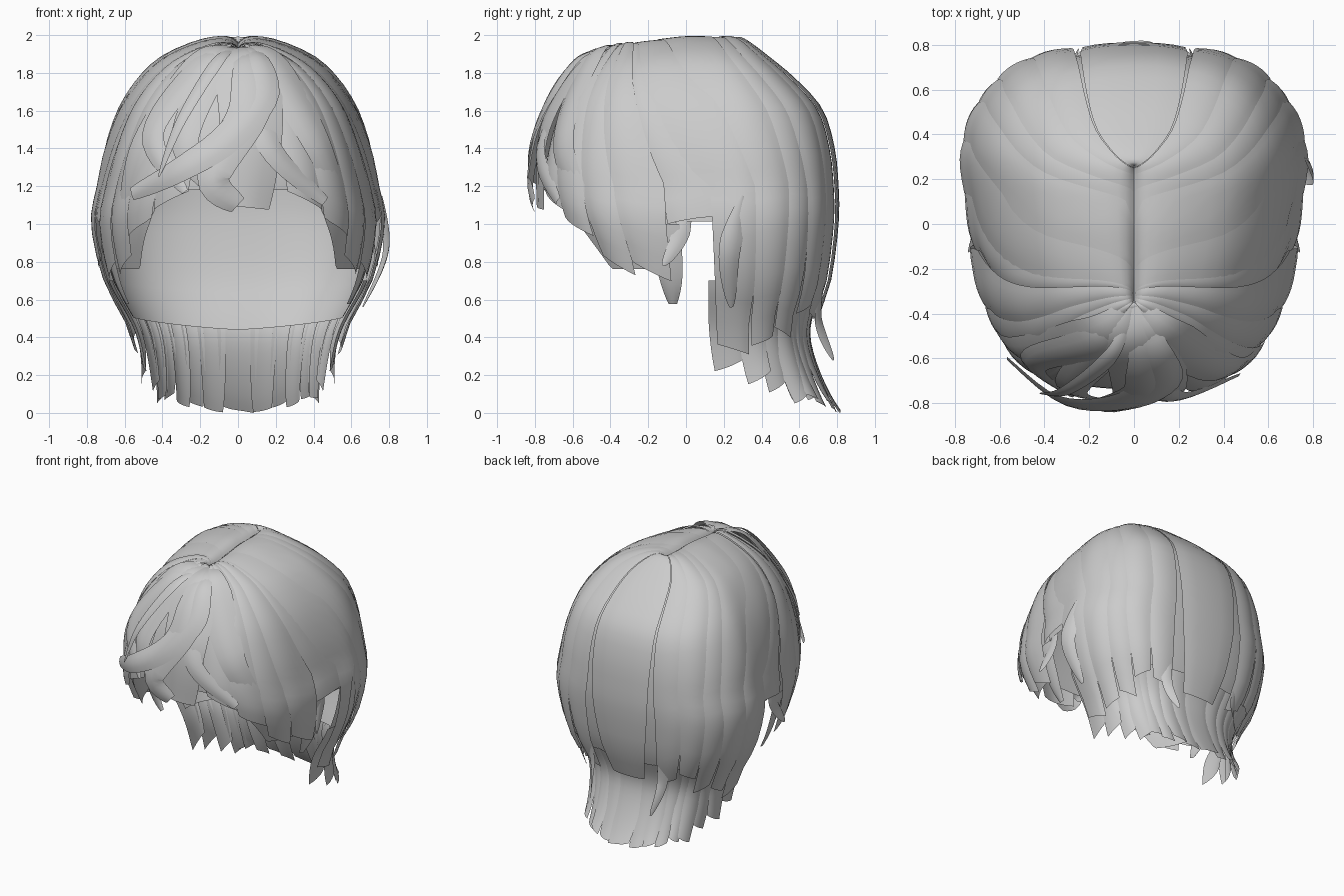
import bpy, math, random
from mathutils import Vector

if "Cube" in bpy.data.objects:
    bpy.data.objects.remove(bpy.data.objects["Cube"])

random.seed(4)
hair = bpy.data.materials.new("hair_grey")
hair.diffuse_color = (0.6, 0.6, 0.6, 1)
hair.use_nodes = True
hair.node_tree.nodes["Principled BSDF"].inputs["Base Color"].default_value = hair.diffuse_color
CENTRE = Vector((0, 0.05, 1.1))
ROUND = 2.75  # squareness of the head outline seen from above

# Head outline per level: height, half width, front y, back y (first row is the parting)
LEVELS = [(1.955, 0, -0.34, 0.26), (1.985, 0.06, -0.36, 0.27), (1.965, 0.2, -0.4, 0.32),
          (1.88, 0.4, -0.48, 0.43), (1.76, 0.53, -0.58, 0.57), (1.6, 0.63, -0.67, 0.71),
          (1.4, 0.7, -0.73, 0.77), (1.2, 0.74, -0.75, 0.79), (1, 0.77, -0.69, 0.79),
          (0.7, 0.7, -0.54, 0.75), (0.4, 0.55, -0.45, 0.67), (0, 0.48, -0.4, 0.79)]


def spline(rows, s):
    """Smooth curve through rows at fractional index s."""
    n = len(rows) - 1
    i = max(0, min(n - 1, int(s)))
    f = s - i
    p = [rows[max(0, min(n, i + k))] for k in (-1, 0, 1, 2)]
    return [0.5 * (2 * b + (c - a) * f + (2 * a - 5 * b + 4 * c - d) * f * f
                   + (3 * b - a - 3 * c + d) * f ** 3) for a, b, c, d in zip(*p)]


def level_of(z):
    """Level index for a height below the crown."""
    for i in range(2, len(LEVELS) - 1):
        hi, lo = LEVELS[i][0], LEVELS[i + 1][0]
        if z >= lo:
            return i + (hi - z) / (hi - lo)
    return len(LEVELS) - 1


def scalp(angle, s, off):
    """Point on the head; angle 0 is the front and 90 is +x."""
    z, w, f, b = spline(LEVELS, s)
    a = math.radians(angle)
    sx, cy = math.sin(a), math.cos(a)
    x = max(w, 0) * math.copysign(abs(sx) ** (2 / ROUND), sx)
    y = 0.1 - math.copysign(abs(cy) ** (2 / ROUND), cy) * ((0.1 - f) if cy > 0 else (b - 0.1))
    x *= 1 - 0.08 * max(0, min(1, (0.3 - y) / 0.5))
    z -= 0.05 * max(0, min(1, -y / 0.36)) * max(0, 1 - s / 5)
    p = Vector((x, y, z))
    d = p - CENTRE
    if s > 8:
        d.z *= 0.2
    return p + d.normalized() * off


def root_angle(a):
    """Where hair ending at angle a starts along the parting."""
    m = abs(a)
    return math.copysign(0.25 * m if m < 90 else 22.5 + (m - 90) * 1.75, a)


def grid_object(name, grid):
    nu, nv = len(grid), len(grid[0])
    faces = [(i * nv + j, i * nv + j + 1, (i + 1) * nv + j + 1, (i + 1) * nv + j)
             for i in range(nu - 1) for j in range(nv - 1)]
    me = bpy.data.meshes.new(name)
    me.from_pydata([p for col in grid for p in col], [], faces)
    me.materials.append(hair)
    for f in me.polygons:
        f.use_smooth = True
    bpy.context.collection.objects.link(bpy.data.objects.new(name, me))


def sheet(name, a0, a1, hem, z0=None, off=0.0, bulge=0.0, taper=0.0, flare=0.0, nu=6, nv=26):
    """Hair laid on the head between angles a0 and a1, down to hem(angle)."""
    mid, half = (a0 + a1) / 2, (a1 - a0) / 2
    s0 = 0 if z0 is None else level_of(z0)
    grid = []
    for i in range(nu + 1):
        u = 2 * i / nu - 1
        s1 = level_of(hem(mid + half * u))
        col = []
        for j in range(nv + 1):
            v = j / nv
            s = s0 + (s1 - s0) * v
            a = mid + half * u * (1 - taper * v ** 4)
            k = min(1, s / 7) ** 0.65
            lift = off * min(1, 0.3 + s / 3) + bulge * (1 - u * u) * min(1, s / 6) + flare * v ** 5
            col.append(scalp(root_angle(a) * (1 - k) + a * k, s, lift))
        grid.append(col)
    grid_object(name, grid)


def lock(name, start, width, z1, slant=0.0, sgn=1, **kw):
    """One lock on the head, mirrored to the left when sgn is -1."""
    mid, half = sgn * (start + width / 2), width / 2
    sheet(name, mid - half, mid + half, lambda a: z1 + sgn * slant * (a - mid) / half, **kw)


def ribbon(name, pts, width, tip=0.15, n=24):
    """Free lock along a curved path, facing outward from the head."""
    at = lambda v: Vector(spline(pts, v * (len(pts) - 1)))
    grid = [[] for _ in range(5)]
    for j in range(n + 1):
        v = j / n
        p = at(v)
        t = (at(min(1, v + 0.02)) - at(max(0, v - 0.02))).normalized()
        nrm = (p - CENTRE).normalized()
        side = nrm.cross(t).normalized()
        shape = min(1, 0.15 + 2.2 * v) * (1 - (1 - tip) * v ** 3)
        for i in range(5):
            u = i / 2 - 1
            grid[i].append(p + (side * u / 2 + nrm * 0.12 * (1 - u * u)) * shape * width)
    grid_object(name, grid)


def fringe_hem(a):
    """Lower edge of the fringe: high over the face, low at the cheek, open at the ear."""
    m = abs(a)
    return 1.01 if m > 82 else 1.18 - 0.42 * max(0, min(1, (m - 27) / 20))


# Under layers: back cap and fringe base
sheet("back_cap", 93, 267, lambda a: 0.43 + 0.1 * abs(math.cos(math.radians(a / 2))),
      off=-0.03, nu=60, nv=30)
sheet("fringe_base", -94, 94, fringe_hem, off=-0.015, nu=94)

for sgn, tag in ((1, "right"), (-1, "left")):
    # Long outer locks from the parting to the sides and back
    for i, z in enumerate((0.35, 0.4, 0.43, 0.56, 0.52)):
        lock(f"outer_lock_{tag}_{i}", 90 + 14.5 * i, 18.5, z + random.uniform(-0.02, 0.02),
             0.05 * (i % 2 - 0.5), sgn, off=0.006 + 0.006 * (i % 2), bulge=0.01,
             taper=0.3, flare=0.01)
    # Shorter locks beneath the sides
    for i in range(4):
        lock(f"under_lock_{tag}_{i}", 90.5 + 11.5 * i, 16, 0.26 - 0.05 * i, 0.03, sgn, z0=0.7,
             off=-0.015, bulge=0.01, taper=0.2, flare=0.035 * (i % 2), nv=14)
    # Fringe curtains sweeping back over the temples
    for i, z in enumerate((1.12, 0.98, 0.78, 0.75)):
        lock(f"curtain_{tag}_{i}", 13 + 16.5 * i, 20, z, -0.05, sgn,
             off=0.004 + 0.007 * (i % 2), bulge=0.012, taper=0.2, flare=0.015)
    lock(f"temple_lock_{tag}", 80, 14, 1.02, 0.02, sgn, bulge=0.012, taper=0.2)
    # Pointed lock in front of the ear
    lock(f"ear_lock_{tag}", 74, 11, 0.57, 0, sgn, z0=1, off=-0.01, taper=0.65, bulge=0.01, nv=12)
    # Loose wisps at the sides and nape
    ribbon(f"side_wisp_{tag}", [(0.7 * sgn, 0.02, 1.1), (0.71 * sgn, -0.04, 0.92),
                                (0.74 * sgn, -0.12, 0.78)], 0.1)
    ribbon(f"nape_wisp_{tag}", [(0.3 * sgn, 0.74, 0.75), (0.29 * sgn, 0.7, 0.5),
                                (0.25 * sgn, 0.78, 0.28)], 0.08)

# Centre back lock, ragged nape and one stray lock
lock("outer_lock_back", 167, 26, 0.48, off=0.006, bulge=0.012, taper=0.45)
for i in range(11):
    lock(f"nape_lock_{i}", 125 + i * 9.7, 13, 0.01 + 0.02 * abs(i - 5) + 0.03 * (i % 2),
         random.uniform(-0.03, 0.03), z0=0.62, off=-0.022, bulge=0.01, taper=0.25,
         flare=0.03 + 0.02 * (i % 2), nv=14)
ribbon("stray_side_lock", [(0.76, 0.3, 1.15), (0.78, 0.23, 0.85), (0.66, 0.24, 0.56)], 0.13)


def fringe_lock(name, width, tip, path, lift=0.06):
    """Free fringe lock from the parting; path is (x, z), depth follows the head."""
    pts = [(0, -0.35, 1.93)]
    for x, z in path:
        _, w, f, _ = spline(LEVELS, level_of(z))
        y = 0.1 - (0.1 - f) * max(0, 1 - (abs(x) / w / 0.92) ** ROUND) ** (1 / ROUND)
        pts.append((x, y - lift, z))
    ribbon("fringe_" + name, pts, width, tip)


# Fringe locks radiating from the front of the parting
fringe_lock("long_sweep", 0.2, 0.35,
            [(0.1, 1.88), (0.12, 1.68), (-0.06, 1.45), (-0.32, 1.28), (-0.56, 1.16)], 0.08)
fringe_lock("centre_hook", 0.24, 0.4, [(0.06, 1.86), (0.06, 1.6), (-0.13, 1.25), (0, 1.1)], 0.07)
fringe_lock("centre_lobe", 0.36, 0.75, [(0.04, 1.86), (0.07, 1.5), (0.03, 1.09)], 0.03)
fringe_lock("right_sweep", 0.16, 0.35, [(0.08, 1.87), (0.16, 1.42), (0.46, 1.12)], 0.05)
fringe_lock("right_outer", 0.24, 0.12, [(0.15, 1.87), (0.42, 1.42), (0.6, 0.98)], 0.03)
fringe_lock("left_inner", 0.2, 0.25, [(-0.1, 1.87), (-0.28, 1.45), (-0.14, 1.18)], 0.04)
fringe_lock("left_arc", 0.18, 0.2, [(-0.17, 1.86), (-0.45, 1.48), (-0.28, 1.17)], 0.05)
fringe_lock("left_outer", 0.24, 0.15, [(-0.17, 1.87), (-0.5, 1.42), (-0.62, 1)], 0.03)
fringe_lock("upper_wisp", 0.08, 0.1, [(-0.1, 1.87), (-0.3, 1.55), (-0.42, 1.25)], 0.1)
